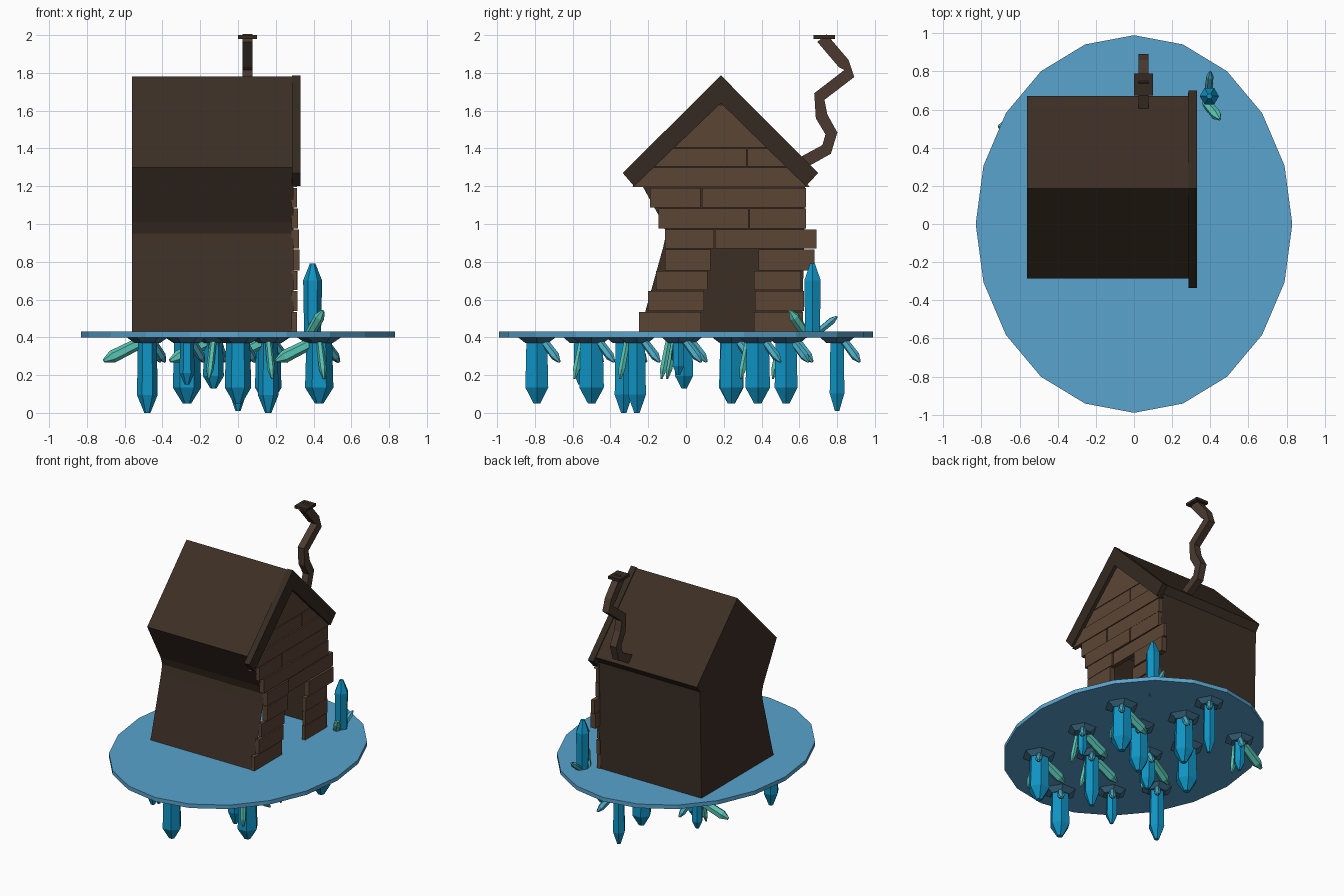
import bpy, bmesh, random
from math import cos, sin, pi
from mathutils import Vector

if "Cube" in bpy.data.objects:
    bpy.data.objects.remove(bpy.data.objects["Cube"])

random.seed(4)


def material(name, rgb):
    m = bpy.data.materials.new(name)
    m.diffuse_color = (*rgb, 1)
    m.use_nodes = True
    m.node_tree.nodes["Principled BSDF"].inputs["Base Color"].default_value = m.diffuse_color
    return m


SHELL = material("dark_wood", (0.045, 0.028, 0.018))
TRIM = material("trim_wood", (0.035, 0.023, 0.015))
PLANK = material("plank_wood", (0.105, 0.06, 0.036))
PIPE = material("chimney_brown", (0.07, 0.042, 0.03))
ISLE = material("island_blue", (0.10, 0.37, 0.61))
BASE = material("base_blue", (0.05, 0.16, 0.26))
BLUE = material("crystal_blue", (0.005, 0.30, 0.56))
PALE = material("crystal_pale_blue", (0.07, 0.42, 0.56))
TEAL = material("crystal_teal", (0.10, 0.56, 0.46))


def finish(name, bm, mat):
    bmesh.ops.recalc_face_normals(bm, faces=bm.faces)
    me = bpy.data.meshes.new(name)
    bm.to_mesh(me)
    bm.free()
    me.materials.append(mat)
    ob = bpy.data.objects.new(name, me)
    bpy.context.collection.objects.link(ob)
    return ob


def loft(name, rings, mat, cap_start=True, cap_end=True, skip_last=False):
    """Skin a list of equal-length rings of points."""
    bm = bmesh.new()
    vs = [[bm.verts.new(p) for p in ring] for ring in rings]
    n = len(vs[0])
    for a, b in zip(vs, vs[1:]):
        for i in range(n - 1 if skip_last else n):
            j = (i + 1) % n
            bm.faces.new((a[i], a[j], b[j], b[i]))
    if cap_start:
        bm.faces.new(vs[0])
    if cap_end:
        bm.faces.new(vs[-1])
    return finish(name, bm, mat)


def prism(name, yz, x0, x1, mat, **kw):
    return loft(name, [[(x, y, z) for y, z in yz] for x in (x0, x1)], mat, **kw)


def ngon(n, rx, ry, z, cx=0, cy=0):
    return [(cx + rx * cos(2 * pi * i / n), cy + ry * sin(2 * pi * i / n), z) for i in range(n)]


def crystal(name, base, tip, r, mat, shoulder=0.76):
    """Six-sided shaft with a tapered, blunt tip."""
    base, tip = Vector(base), Vector(tip)
    d = (tip - base).normalized()
    u = d.cross(Vector((0, 1, 0.01))).normalized()
    v = d.cross(u)
    rings = []
    for t, k in ((0, 0.9), (shoulder, 1.0), (1, 0.3)):
        c = base.lerp(tip, t)
        rings.append([c + (u * cos(i * pi / 3) + v * sin(i * pi / 3)) * r * k for i in range(6)])
    return loft(name, rings, mat)


# floating island disc
loft("island", [ngon(20, 0.83, 0.99, 0.40), ngon(20, 0.83, 0.99, 0.43)], ISLE)

# hollow house body with roof, open at the plank end and at the floor
body = [(-0.245, 0.43), (-0.12, 0.88), (-0.105, 0.95), (-0.125, 1.01), (-0.285, 1.30),
        (0.185, 1.78), (0.67, 1.29), (0.632, 1.24), (0.615, 0.43)]
prism("house_shell", body, -0.56, 0.295, SHELL, cap_end=False, skip_last=True)

# gable trim
prism("gable_trim", [(-0.335, 1.27), (0.185, 1.787), (0.70, 1.27), (0.635, 1.20),
                     (0.185, 1.64), (-0.275, 1.20)], 0.285, 0.33, TRIM)

# plank wall: bottom z, top z, then (left, right) spans
rows = [
    (0.43, 0.535, (-0.25, 0.08), (0.36, 0.62)),
    (0.54, 0.645, (-0.20, 0.095), (0.365, 0.625)),
    (0.65, 0.75, (-0.16, 0.115), (0.36, 0.61)),
    (0.755, 0.865, (-0.11, 0.13), (0.385, 0.68)),
    (0.87, 0.97, (-0.11, 0.147), (0.153, 0.69)),
    (0.977, 1.083, (-0.145, 0.33), (0.337, 0.635)),
    (1.087, 1.19, (-0.19, 0.078), (0.085, 0.635)),
    (1.195, 1.30, (-0.285, 0.655)),
    (1.304, 1.40, (-0.5, 0.32), (0.327, 0.8)),
    (1.405, 1.63, (-0.5, 0.8)),
]


def clamp(y, z):
    half = 1.70 - z
    return max(0.185 - half, min(0.185 + half, y))


for k, (z0, z1, *spans) in enumerate(rows):
    for s, (a, b) in enumerate(spans):
        quad = [(clamp(a, z0), z0), (clamp(b, z0), z0), (clamp(b, z1), z1), (clamp(a, z1), z1)]
        front = 0.305 if k > 7 else random.uniform(0.308, 0.326)
        prism(f"plank_{k}_{s}", quad, 0.282, front, PLANK)

# crooked chimney pipe and cap
path = [Vector(p) for p in ((0.60, 1.315), (0.745, 1.395), (0.77, 1.48), (0.718, 1.57),
                            (0.706, 1.675), (0.865, 1.797), (0.835, 1.85), (0.72, 1.985))]
rings = []
for i, p in enumerate(path):
    t = (path[min(i + 1, len(path) - 1)] - path[max(i - 1, 0)]).normalized()
    n = Vector((-t.y, t.x)) * 0.032
    rings.append([(0.05 + sx * 0.026, p.x + sy * n.x, p.y + sy * n.y)
                  for sx, sy in ((-1, -1), (1, -1), (1, 1), (-1, 1))])
loft("chimney_pipe", rings, PIPE)
prism("chimney_cap", [(0.675, 1.98), (0.79, 1.98), (0.79, 2.0), (0.675, 2.0)], 0.0, 0.1, TRIM)

# crystals beside the house
crystal("standing_crystal", (0.395, 0.67, 0.42), (0.395, 0.67, 0.79), 0.05, BLUE)
crystal("standing_shard_teal", (0.375, 0.64, 0.41), (0.45, 0.55, 0.54), 0.028, TEAL)
crystal("standing_shard_pale", (0.39, 0.69, 0.42), (0.40, 0.80, 0.51), 0.02, PALE)

# hanging clusters: x, y, tip z, radius, 1 if a teal shard grows on it
clusters = [
    (0.43, -0.50, 0.05, 0.075, 1), (0.43, 0.38, 0.05, 0.075, 1), (0.43, -0.04, 0.20, 0.035, 1),
    (0.0, 0.80, 0.01, 0.045, 0), (0.0, 0.53, 0.05, 0.07, 0), (-0.48, 0.55, 0.16, 0.04, 1),
    (0.0, -0.79, 0.05, 0.07, 0), (-0.48, -0.33, 0.0, 0.055, 0), (0.16, -0.26, 0.0, 0.055, 1),
    (0.16, 0.24, 0.05, 0.07, 0), (-0.13, -0.01, 0.13, 0.055, 1), (-0.27, 0.24, 0.05, 0.075, 0),
    (-0.27, -0.56, 0.15, 0.04, 0),
]
for k, (x, y, z, r, teal) in enumerate(clusters):
    w = 0.09 + r * 0.4
    loft(f"cluster_base_{k}", [ngon(6, w, w, 0.402, x, y), ngon(6, w * 0.6, w * 0.6, 0.37, x, y)], BASE)
    crystal(f"hanging_crystal_{k}", (x, y, 0.40), (x, y, z), r, BLUE)
    j = random.uniform(-0.03, 0.03)
    crystal(f"hanging_shard_{k}", (x + 0.02, y + 0.03, 0.39), (x + 0.08 + j, y + 0.12, 0.27), 0.024, PALE)
    if teal:
        crystal(f"hanging_teal_{k}", (x - 0.04, y, 0.37), (x - 0.23, y - 0.03 + j, 0.275), 0.034, TEAL)
        crystal(f"hanging_sliver_{k}", (x, y - 0.05, 0.39), (x + j, y - 0.09, 0.18), 0.02, TEAL)
